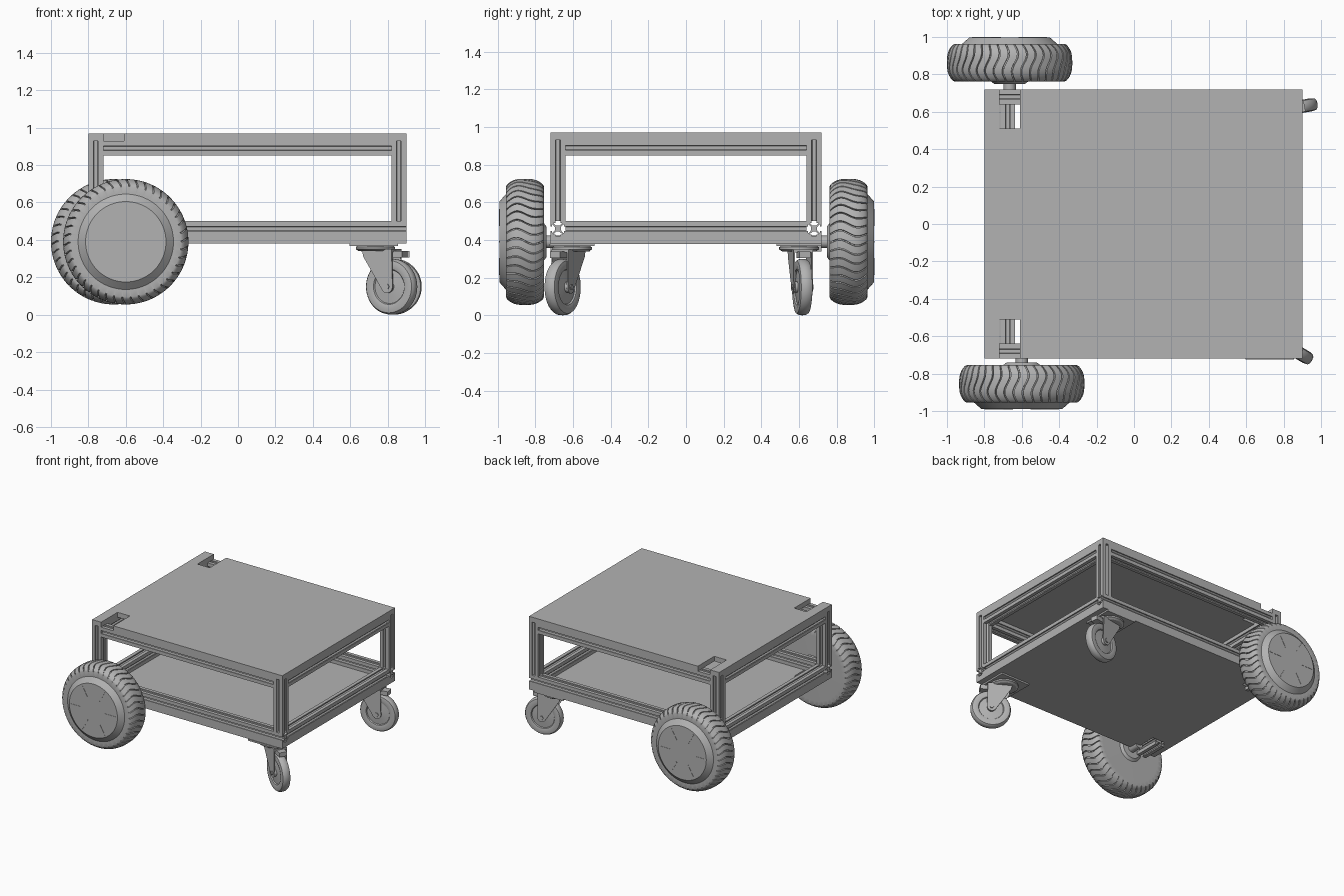
import bpy, bmesh, math
from mathutils import Matrix, Vector

cube = bpy.data.objects.get("Cube")
if cube:
    bpy.data.objects.remove(cube)

grey = bpy.data.materials.new("plain grey")
grey.use_nodes = True
grey.diffuse_color = (0.45, 0.45, 0.45, 1)
grey.node_tree.nodes["Principled BSDF"].inputs["Base Color"].default_value = (0.45, 0.45, 0.45, 1)


def finish(name, bm, matrix=Matrix(), smooth=False):
    bmesh.ops.recalc_face_normals(bm, faces=bm.faces[:])
    mesh = bpy.data.meshes.new(name)
    bm.to_mesh(mesh)
    bm.free()
    mesh.materials.append(grey)
    obj = bpy.data.objects.new(name, mesh)
    bpy.context.collection.objects.link(obj)
    obj.matrix_world = matrix
    if smooth:
        bpy.ops.object.select_all(action='DESELECT')
        obj.select_set(True)
        bpy.context.view_layer.objects.active = obj
        bpy.ops.object.shade_smooth_by_angle(angle=math.radians(30))
    return obj


def prism(name, outline, depth, matrix):
    bm = bmesh.new()
    face = bm.faces.new([bm.verts.new((x, y, 0)) for x, y in outline])
    grown = bmesh.ops.extrude_face_region(bm, geom=[face], use_keep_orig=True)
    moved = [v for v in grown["geom"] if isinstance(v, bmesh.types.BMVert)]
    bmesh.ops.translate(bm, verts=moved, vec=(0, 0, depth))
    return finish(name, bm, matrix)


def lathe(name, profile, matrix, steps=64):
    # Revolves (radius, height) points about local z
    bm = bmesh.new()
    verts = [bm.verts.new((r, 0, t)) for r, t in profile]
    edges = [bm.edges.new(pair) for pair in zip(verts, verts[1:])]
    bmesh.ops.spin(bm, geom=verts + edges, cent=(0, 0, 0), axis=(0, 0, 1),
                   angle=math.tau, steps=steps)
    bmesh.ops.remove_doubles(bm, verts=bm.verts[:], dist=1e-5)
    return finish(name, bm, matrix, True)


def box(name, low, high, matrix=Matrix()):
    (x0, y0, z0), (x1, y1, z1) = low, high
    return prism(name, [(x0, y0), (x1, y0), (x1, y1), (x0, y1)], z1 - z0,
                 matrix @ Matrix.Translation((0, 0, z0)))


# Slotted rail cross-section: one side repeated four times
half_side = [(0.04, 0.04), (0.0125, 0.04), (0.0125, 0.031), (0.023, 0.031),
             (0.023, 0.029), (0.009, 0.016)]
side = [(-x, y) for x, y in half_side] + half_side[:0:-1]
slot_profile = []
for k in range(4):
    turn = Matrix.Rotation(-k * math.pi / 2, 2)
    slot_profile += [tuple(turn @ Vector(p)) for p in side]

AXES = {
    "x": Matrix(((0, 0, 1, 0), (1, 0, 0, 0), (0, 1, 0, 0), (0, 0, 0, 1))),
    "y": Matrix(((0, 1, 0, 0), (0, 0, 1, 0), (1, 0, 0, 0), (0, 0, 0, 1))),
    "z": Matrix(),
}


def rail(name, axis, start, length):
    prism(name, slot_profile, length, Matrix.Translation(start) @ AXES[axis])


# Frame of rails
for s, tag in ((-1, "right"), (1, "left")):
    rail("lower_long_rail_" + tag, "x", (-0.80, s * 0.68, 0.46), 1.70)
    rail("upper_long_rail_" + tag, "x", (-0.72, s * 0.68, 0.89), 1.54)
    rail("axle_mount_" + tag, "y", (-0.675, 0.51 if s > 0 else -0.72, 0.38), 0.21)
    for x, end in ((-0.76, "rear"), (0.86, "fore")):
        rail(f"post_{end}_{tag}", "z", (x, s * 0.68, 0.50), 0.43)
for x, end in ((-0.76, "rear"), (0.86, "fore")):
    for z, level in ((0.46, "lower"), (0.89, "upper")):
        rail(f"{level}_cross_rail_{end}", "y", (x, -0.64, z), 1.28)

# Decks with a notch on each side above the axle mounts
notched = [(-0.80, -0.72), (-0.72, -0.72), (-0.72, -0.51), (-0.61, -0.51),
           (-0.61, -0.72), (0.90, -0.72)]
deck = notched + [(x, -y) for x, y in reversed(notched)]
for name, z in (("top_deck", 0.93), ("bottom_deck", 0.38)):
    prism(name, deck, 0.04, Matrix.Translation((0, 0, z)))


def tyre(name, matrix, grooves=42):
    # Rounded crown with wavy cross grooves, then flat sidewalls
    bm = bmesh.new()
    rows = [(0.26, -0.1, False), (0.295, -0.1, False)]
    for i in range(17):
        t = 0.095 * (i / 8 - 1)
        rows.append((0.335 - 0.03 * abs(t / 0.095) ** 3, t, True))
    rows += [(0.295, 0.1, False), (0.26, 0.1, False)]
    columns = []
    for g in range(grooves):
        for part, sunk in ((0, 0), (0.02, 1), (0.14, 1), (0.16, 0), (0.58, 0)):
            angle = (g + part) * math.tau / grooves
            column = []
            for r, t, crown in rows:
                a = angle + (0.05 * math.sin(math.pi * t / 0.095) if crown else 0)
                r -= 0.01 if sunk and crown else 0
                column.append(bm.verts.new((r * math.cos(a), r * math.sin(a), t)))
            columns.append(column)
    for c, column in enumerate(columns):
        after = columns[(c + 1) % len(columns)]
        for i in range(len(rows) - 1):
            bm.faces.new((column[i], after[i], after[i + 1], column[i + 1]))
    finish(name, bm, matrix, True)


# Drive wheels
hub = [(0, -0.115), (0.08, -0.115), (0.10, -0.10), (0.27, -0.098), (0.27, 0.099),
       (0.255, 0.10), (0.215, 0.135), (0, 0.135)]
stub = [(0, -0.20), (0.033, -0.20), (0.033, -0.11), (0, -0.11)]
for s, x, y, tag in ((-1, -0.60, -0.855, "right"), (1, -0.665, 0.8625, "left")):
    place = Matrix.Translation((x, y, 0.39)) @ Matrix.Rotation(-s * math.pi / 2, 4, 'X')
    tyre("drive_tyre_" + tag, place)
    lathe("drive_hub_" + tag, hub, place)
    lathe("drive_axle_" + tag, stub, place, 32)
    for k in range(6):
        box(f"hub_rib_{tag}_{k}", (0.10, -0.004, 0.134), (0.20, 0.004, 0.137),
            place @ Matrix.Rotation(k * math.tau / 6, 4, 'Z'))

# Swivel casters, each built along its own heading
caster_half = [(0, 0.042), (0.03, 0.042), (0.03, 0.028), (0.09, 0.022), (0.095, 0.030),
               (0.115, 0.035), (0.140, 0.030), (0.148, 0.018), (0.15, 0)]
caster_wheel = caster_half + [(r, -t) for r, t in caster_half[-2::-1]]
fork_side = [(-0.055, 0.35), (-0.045, 0.31)]
for k in range(9):
    a = math.radians(200 + k * 20)
    fork_side.append((0.10 + 0.035 * math.cos(a), 0.15 + 0.035 * math.sin(a)))
fork_side += [(0.13, 0.30), (0.13, 0.35)]
upright = Matrix.Rotation(math.pi / 2, 4, 'X')
swivel = [(0, 0.34), (0.09, 0.34), (0.105, 0.35), (0.105, 0.362), (0.09, 0.372), (0, 0.372)]
for y, heading, tag in ((-0.605, -30, "right"), (0.60, 10, "left")):
    pivot = Matrix.Translation((0.735, y, 0))
    turned = pivot @ Matrix.Rotation(math.radians(heading), 4, 'Z')
    box("caster_plate_" + tag, (-0.14, -0.12, 0.367), (0.12, 0.12, 0.38), pivot)
    lathe("caster_swivel_" + tag, swivel, pivot, 48)
    box("caster_crown_" + tag, (-0.055, -0.052, 0.335), (0.13, 0.052, 0.35), turned)
    for v, which in ((-0.045, "outer"), (0.052, "inner")):
        prism(f"caster_fork_{tag}_{which}", fork_side, 0.007,
              turned @ Matrix.Translation((0, v, 0)) @ upright)
    axle = turned @ Matrix.Translation((0.10, 0, 0.15)) @ upright
    lathe("caster_wheel_" + tag, caster_wheel, axle, 48)
    lathe("caster_bolt_" + tag, [(0, -0.058), (0.016, -0.058), (0.016, 0.058), (0, 0.058)],
          axle, 6)
    box("caster_brake_" + tag, (0.10, -0.03, 0.305), (0.18, 0.03, 0.34), turned)
